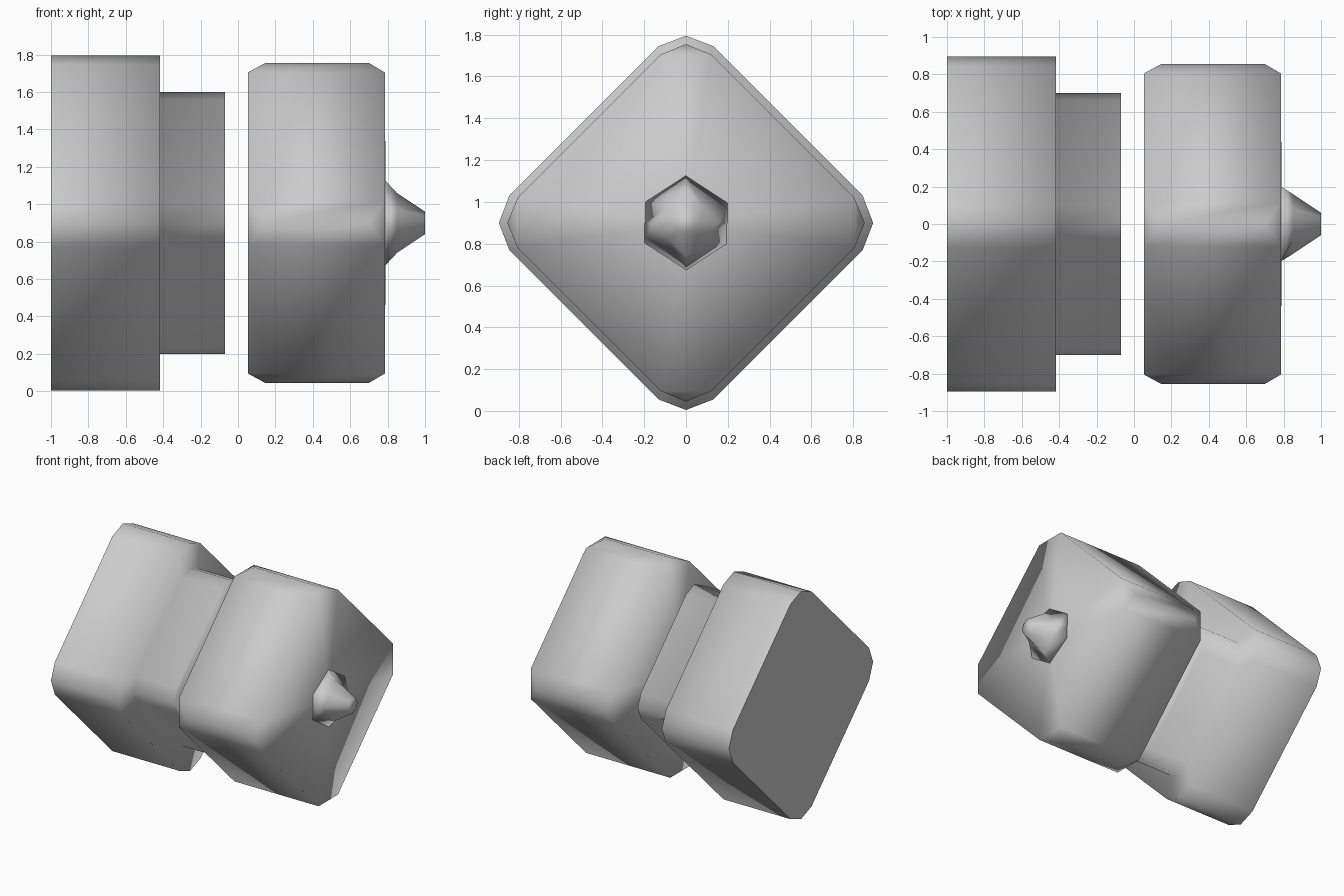
import bpy, bmesh

if "Cube" in bpy.data.objects:
    bpy.data.objects.remove(bpy.data.objects["Cube"], do_unlink=True)

grey = bpy.data.materials.new("plain_grey")
grey.use_nodes = True
grey.diffuse_color = (0.6, 0.6, 0.6, 1)
grey.node_tree.nodes["Principled BSDF"].inputs["Base Color"].default_value = grey.diffuse_color
MID = 0.9  # height of the long axis


def diamond(tip, shoulder, offset):
    """Twelve-point diamond; indices 0, 3, 6, 9 are the tips."""
    pts, quarter = [], [(0, tip), (offset, shoulder), (shoulder, offset)]
    for _ in range(4):
        pts += quarter
        quarter = [(z, -y) for y, z in quarter]
    return pts


def add_ring(bm, x, pts):
    return [bm.verts.new((x, y, MID + z)) for y, z in pts]


def bridge(bm, a, b):
    n = len(a)
    for i in range(n):
        j = (i + 1) % n
        bm.faces.new((a[i], a[j], b[j], b[i]))


def finish(bm, name):
    bmesh.ops.recalc_face_normals(bm, faces=bm.faces)
    for f in bm.faces:
        f.smooth = True
    mesh = bpy.data.meshes.new(name)
    bm.to_mesh(mesh)
    bm.free()
    mesh.materials.append(grey)
    obj = bpy.data.objects.new(name, mesh)
    bpy.context.collection.objects.link(obj)


# Rear block stepping down to the neck, with a crisp flat rear cap
bm = bmesh.new()
outer, inner = diamond(0.895, 0.845, 0.13), diamond(0.70, 0.66, 0.10)
rings = [add_ring(bm, x, p) for x, p in
         ((-1, outer), (-0.417, outer), (-0.417, inner), (-0.07, inner))]
for a, b in zip(rings, rings[1:]):
    bridge(bm, a, b)
bm.faces.new(rings[-1])
for e in bm.faces.new(rings[0]).edges:
    e.smooth = False
finish(bm, "rear_block_and_neck")

# Head block: tip vertices sit inward so each end corner is clipped
bm = bmesh.new()
section = diamond(0.855, 0.805, 0.12)
ends = [add_ring(bm, x, section) for x in (0.053, 0.785)]
bridge(bm, *ends)
for ring, tip_x, centre_x in zip(ends, (0.145, 0.70), (0.053, 0.79)):
    for i in range(0, 12, 3):
        ring[i].co.x = tip_x
        bm.faces.new((ring[i - 1], ring[i], ring[i + 1]))
    cap = bm.faces.new([v for i, v in enumerate(ring) if i % 3])
    poked = bmesh.ops.poke(bm, faces=[cap])
    poked["verts"][0].co.x = centre_x
finish(bm, "head_block")


# Pointed nose with a six-sided foot, a star waist and a blunt end
def star(tip_y, tip_z, diag_y, diag_z):
    return [(0, tip_z), (diag_y, diag_z), (tip_y, 0), (diag_y, -diag_z),
            (0, -tip_z), (-diag_y, -diag_z), (-tip_y, 0), (-diag_y, diag_z)]


bm = bmesh.new()
rings = [add_ring(bm, x, star(*s)) for x, s in
         ((0.785, (0.20, 0.23, 0.20, 0.10)),
          (0.85, (0.16, 0.16, 0.085, 0.075)),
          (1.0, (0.06, 0.06, 0.04, 0.04)))]
for a, b in zip(rings, rings[1:]):
    bridge(bm, a, b)
bm.faces.new(rings[0])
bm.faces.new(rings[-1])
finish(bm, "nose")
